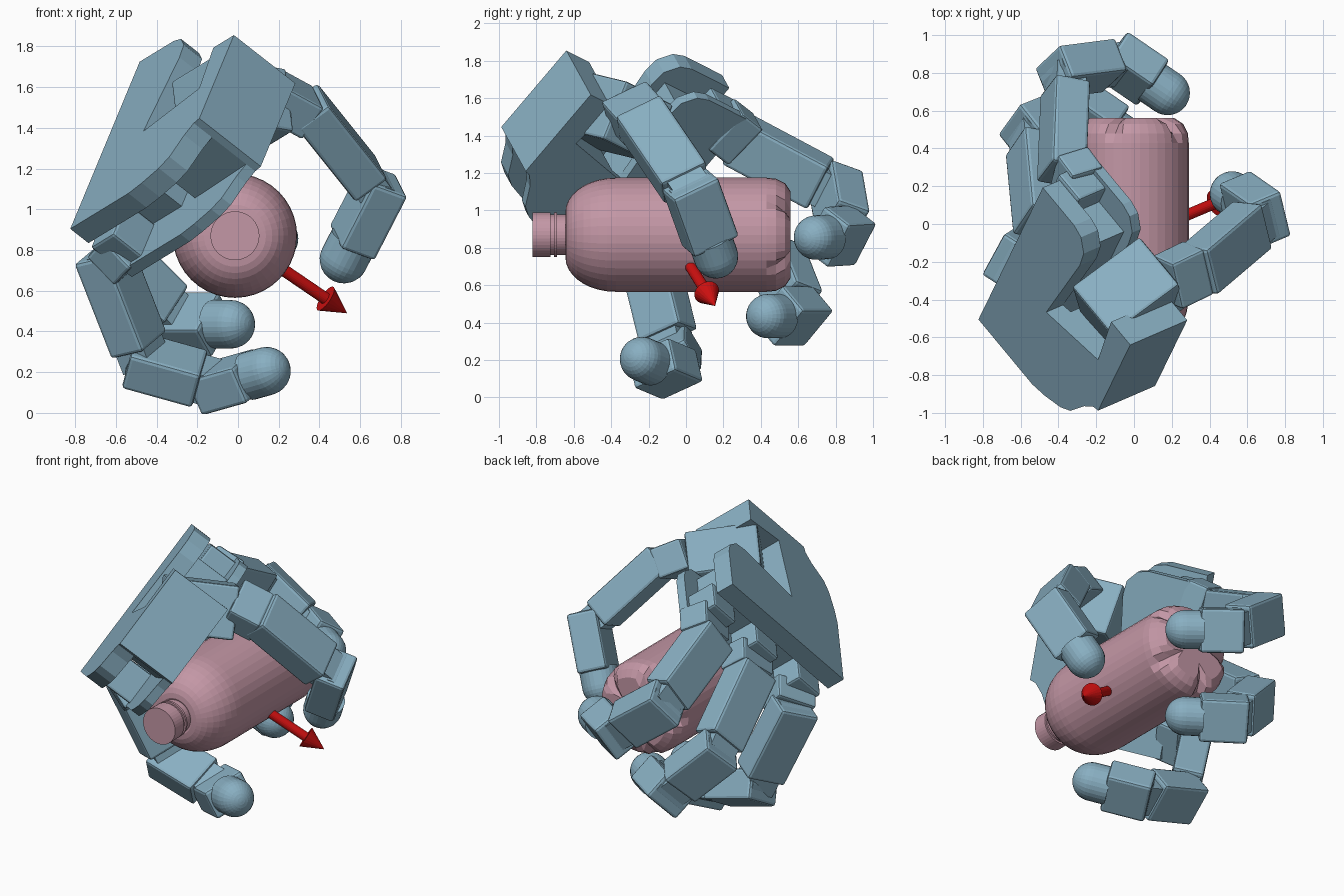
import bpy, bmesh, math
from mathutils import Vector as V, Matrix

if "Cube" in bpy.data.objects:
    bpy.data.objects.remove(bpy.data.objects["Cube"])


def material(name, rgb):
    m = bpy.data.materials.new(name)
    m.diffuse_color = (*rgb, 1)
    m.use_nodes = True
    m.node_tree.nodes["Principled BSDF"].inputs["Base Color"].default_value = m.diffuse_color
    return m


BLUE = material("hand_blue", (0.25, 0.43, 0.54))
PINK = material("bottle_pink", (0.55, 0.31, 0.38))
RED = material("arrow_red", (0.6, 0.005, 0.005))


def finish(name, bm, mat, matrix=None, bevel=0):
    if bevel:
        bmesh.ops.bevel(bm, geom=bm.edges[:], offset=bevel, segments=2,
                        affect='EDGES', profile=0.5)
    if matrix:
        bm.transform(matrix)
    bmesh.ops.recalc_face_normals(bm, faces=bm.faces[:])
    me = bpy.data.meshes.new(name)
    bm.to_mesh(me)
    bm.free()
    me.materials.append(mat)
    ob = bpy.data.objects.new(name, me)
    bpy.context.collection.objects.link(ob)
    return ob


def frame(origin, x, y, z):
    m = Matrix((x, y, z)).transposed().to_4x4()
    m.translation = origin
    return m


def box(name, m, lo, hi, bevel=0.0):
    lo, hi = V(lo), V(hi)
    bm = bmesh.new()
    bmesh.ops.create_cube(bm, size=1)
    for v in bm.verts:
        v.co = V([(lo[i] + hi[i]) / 2 + v.co[i] * (hi[i] - lo[i]) for i in range(3)])
    return finish(name, bm, BLUE, m, bevel)


def lathe(name, profile, m, mat, n=32, warp=None):
    """Revolve (height, radius) pairs around local z."""
    bm = bmesh.new()
    rings = []
    for h, r in profile:
        ring = []
        for i in range(n):
            a = 2 * math.pi * i / n
            rr = r * (warp(h, i) if warp else 1)
            ring.append(bm.verts.new((rr * math.cos(a), rr * math.sin(a), h)))
        rings.append(ring)
    for a, b in zip(rings, rings[1:]):
        for i in range(n):
            j = (i + 1) % n
            bm.faces.new((a[i], a[j], b[j], b[i]))
    bm.faces.new(rings[0])
    bm.faces.new(rings[-1])
    return finish(name, bm, mat, m)


# Palm frame: W across the knuckles, F towards the fingers, N out of the palm
N = V((0.744, 0.322, -0.583)).normalized()
W = V((-0.311, -0.622, -0.719))
W = (W - N * W.dot(N)).normalized()
F = N.cross(W)
A = V((-0.02, -0.64, 1.855))
PALM = frame(A, W, F, N)


def prism(name, outline, n0, n1):
    bm = bmesh.new()
    face = bm.faces.new([bm.verts.new((w, f, n0)) for w, f in outline])
    ext = bmesh.ops.extrude_face_region(bm, geom=[face])["geom"]
    for v in ext:
        if isinstance(v, bmesh.types.BMVert):
            v.co.z = n1
    return finish(name, bm, BLUE, PALM)


# Palm: back and front shells with a thumb notch, core and wrist block
shell = [(0, 0), (0.563, 0), (0.575, 0.04), (0.63, 0.09), (0.745, 0.155), (0.79, 0.22),
         (0.83, 0.34), (0.85, 0.44), (0.85, 0.92), (-0.28, 0.92), (-0.28, 0.64),
         (-0.26, 0.57), (-0.19, 0.51), (-0.1, 0.50), (0.37, 0.56), (0.29, 0.14), (0, 0.17)]
prism("palm_back_plate", shell, 0, 0.12)
prism("palm_front_plate", shell, 0.345, 0.405)
prism("wrist_block", shell[:3] + [(0.6, 0.45), (0.36, 0.5), (0.29, 0.14), (0, 0.17)], 0.12, 0.345)
box("palm_core", PALM, (-0.14, 0.56, 0.12), (0.60, 0.80, 0.345))

HW, HT, R = 0.136, 0.097, 0.119     # link half width, half thickness, tip radius


def link_frame(a, b, axis):
    z = (b - a).normalized()
    x = (axis - z * axis.dot(z)).normalized()
    return frame(a, x, z.cross(x), z), (b - a).length


def hinge(name, m, z):
    """Knuckle barrel lying along the hinge axis."""
    rot = m @ Matrix.Translation((-HW * 0.85, 0, z)) @ Matrix.Rotation(math.pi / 2, 4, 'Y')
    lathe(name, [(0, HT * 0.93), (HW * 1.7, HT * 0.93)], rot, BLUE, 20)


def fingertip(name, m, length, start):
    prof = [(start, R)] + [(length + R * math.sin(t * math.pi / 16), R * math.cos(t * math.pi / 16))
                           for t in range(8)] + [(length + R, 0.004)]
    lathe(name, prof, m, BLUE, 28)


def finger(name, joints, tip_gap):
    axis = (joints[1] - joints[0]).cross(joints[-1] - joints[-2]).normalized()
    last = len(joints) - 2
    for i in range(last + 1):
        m, length = link_frame(joints[i], joints[i + 1], axis)
        hinge(f"{name}_hinge_{i}", m, 0)
        if i < last:
            end = length - 0.10
            box(f"{name}_link_{i}", m, (-HW, -HT, -0.085), (HW, HT, end), 0.018)
            box(f"{name}_fork_{i}", m, (-HW * 0.75, -HT * 0.85, end - 0.02),
                (HW * 0.75, HT * 0.85, length))
        else:
            end = length - tip_gap
            box(f"{name}_end_link", m, (-HW, -HT, -0.085), (HW, HT, end), 0.018)
            fingertip(f"{name}_tip", m, length, end - 0.02)
    return axis


# Three fingers: knuckle position across the palm, then joints to the tip
FINGERS = {
    "index": (-0.145, [(-0.36, 0.81, 1.095), (-0.05, 0.85, 0.865), (0.177, 0.695, 0.855)]),
    "middle": (0.285, [(-0.55, 0.505, 0.70), (-0.285, 0.61, 0.435), (-0.035, 0.44, 0.435)]),
    "ring": (0.715, [(-0.45, -0.075, 0.24), (-0.09, -0.08, 0.14), (0.14, -0.235, 0.205)]),
}
for name, (w, pts) in FINGERS.items():
    base = PALM @ V((w, 0.94, 0.32))
    joints = [base + F * 0.155 + V((0.01, 0, -0.03))] + [V(p) for p in pts]
    axis = finger(name + "_finger", joints, 0.09)
    m, length = link_frame(base, joints[0], axis)
    box(name + "_finger_base", m, (-HW, -HT, -0.06), (HW, HT, length - 0.06), 0.015)
    box(name + "_finger_motor", PALM, (w - 0.11, 0.78, 0.16), (w + 0.11, 0.97, 0.38), 0.015)

# Thumb: motor housing in the notch, swivel link, two long links
th = math.radians(60)
tperp = N * math.cos(th) + W * math.sin(th)
house = frame(V((-0.027, -0.387, 1.505)), F, tperp, F.cross(tperp))
box("thumb_motor_housing", house, (-0.177, -0.168, -0.225), (0.177, 0.168, 0.225), 0.015)
t = [V((0.225, -0.287, 1.537)), V((0.385, -0.21, 1.45)), V((0.685, 0.045, 1.075)), V((0.52, 0.16, 0.755))]
thumb_axis = finger("thumb", t[1:], 0.09)
m, length = link_frame(t[0], t[1], thumb_axis)
box("thumb_swivel_link", m, (-HW, -HT, -0.06), (HW, HT, length - 0.05), 0.015)

# Bottle: axis along y, five-lobed foot at the back end
bottle = [(-0.82, 0.002), (-0.82, 0.12), (-0.725, 0.12), (-0.725, 0.108), (-0.705, 0.108),
          (-0.705, 0.12), (-0.69, 0.12), (-0.69, 0.108), (-0.64, 0.108)]
bottle += [(-0.375 - 0.27 * math.cos(k * math.pi / 18), 0.12 + 0.185 * math.sin(k * math.pi / 18))
           for k in range(10)]
bottle += [(0.43, 0.305), (0.48, 0.30), (0.53, 0.275), (0.56, 0.23), (0.56, 0.06), (0.56, 0.002)]


def foot(h, i):
    k = abs(i % 8 - 6)
    if h < 0.47 or k > 1:
        return 1
    depth = {0.48: (0.90, 1), 0.53: (0.74, 0.95), 0.56: (0.5, 0.8)}[h]
    return depth[k]


along_y = frame(V((-0.015, 0, 0.87)), V((0, 0, 1)), V((1, 0, 0)), V((0, 1, 0)))
lathe("bottle", bottle, along_y, PINK, 40, foot)

# Arrow pointing out of the palm direction
tip = V((0.535, 0.155, 0.49))
adir = V((0.78, 0.33, -0.53)).normalized()
side = adir.orthogonal().normalized()
lathe("arrow", [(-0.60, 0.03), (-0.135, 0.03), (-0.135, 0.07), (0, 0.001)],
      frame(tip, side, adir.cross(side), adir), RED, 20)
